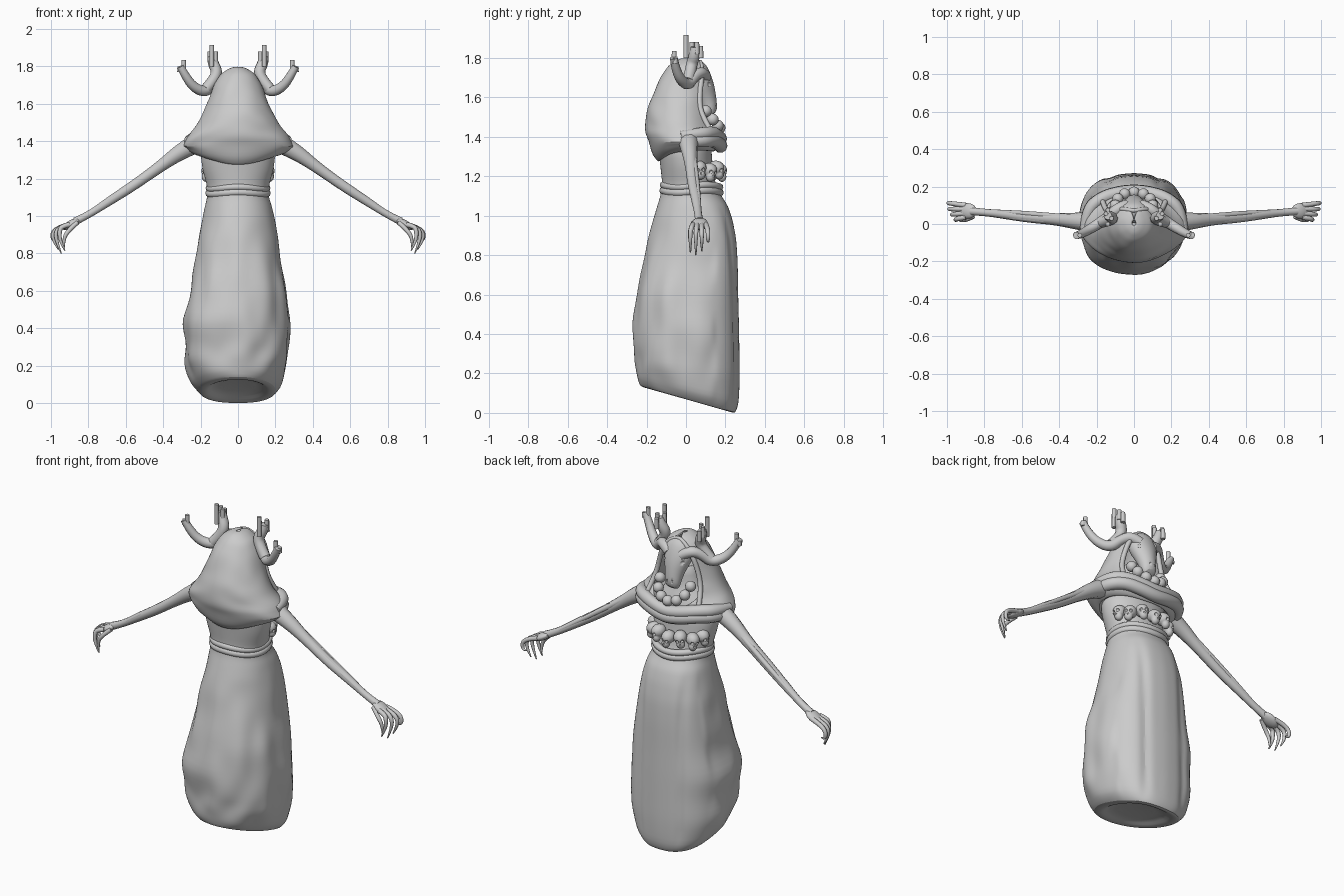
import bpy, bmesh, math
from mathutils import Vector, Matrix, noise

if "Cube" in bpy.data.objects:
    bpy.data.objects.remove(bpy.data.objects["Cube"])

TAU = math.tau


def smooth(ob, angle=40):
    bpy.ops.object.select_all(action='DESELECT')
    ob.select_set(True)
    bpy.context.view_layer.objects.active = ob
    bpy.ops.object.shade_smooth_by_angle(angle=math.radians(angle))


def finish(name, bm, subsurf=0, angle=40):
    bmesh.ops.recalc_face_normals(bm, faces=bm.faces)
    me = bpy.data.meshes.new(name)
    bm.to_mesh(me)
    bm.free()
    ob = bpy.data.objects.new(name, me)
    bpy.context.collection.objects.link(ob)
    smooth(ob, angle)
    if subsurf:
        ob.modifiers.new("subsurf", 'SUBSURF').levels = subsurf
        ob.modifiers[-1].render_levels = subsurf
    return ob


def loft(rings, closed=True, caps=(True, True)):
    bm = bmesh.new()
    vs = [[bm.verts.new(p) for p in r] for r in rings]
    n = len(rings[0])
    for a, b in zip(vs, vs[1:]):
        for i in range(n if closed else n - 1):
            j = (i + 1) % n
            bm.faces.new((a[i], a[j], b[j], b[i]))
    if caps[0]:
        bm.faces.new(vs[0][::-1])
    if caps[1]:
        bm.faces.new(vs[-1])
    return bm


def densify(rows):
    out = []
    for a, b in zip(rows, rows[1:]):
        out += [a, tuple((p + q) / 2 for p, q in zip(a, b))]
    return out + [rows[-1]]


def tube(name, pts, radii, res=3, cyclic=False):
    cu = bpy.data.curves.new(name, 'CURVE')
    cu.dimensions = '3D'
    cu.bevel_depth = 1
    cu.bevel_resolution = res
    cu.use_fill_caps = True
    cu.resolution_u = 5
    sp = cu.splines.new('NURBS')
    sp.points.add(len(pts) - 1)
    for p, co, r in zip(sp.points, pts, radii):
        p.co = (*co, 1)
        p.radius = r
    sp.order_u = 3
    sp.use_endpoint_u = not cyclic
    sp.use_cyclic_u = cyclic
    tmp = bpy.data.objects.new(name + "_curve", cu)
    bpy.context.collection.objects.link(tmp)
    dg = bpy.context.evaluated_depsgraph_get()
    me = bpy.data.meshes.new_from_object(tmp.evaluated_get(dg))
    bpy.data.objects.remove(tmp)
    ob = bpy.data.objects.new(name, me)
    bpy.context.collection.objects.link(ob)
    smooth(ob, 50)
    return ob


def ball(name, loc, scale, rot=Matrix(), seg=16):
    bm = bmesh.new()
    m = Matrix.Translation(loc) @ rot @ Matrix.Diagonal((*scale, 1))
    bmesh.ops.create_uvsphere(bm, u_segments=seg, v_segments=seg * 2 // 3, radius=1, matrix=m)
    return finish(name, bm)


def carve(ob, cutters):
    for c in cutters:
        c.hide_render = True
        c.hide_set(True)
        m = ob.modifiers.new("socket", 'BOOLEAN')
        m.operation, m.object, m.solver = 'DIFFERENCE', c, 'EXACT'


def sgnpow(v, e):
    return math.copysign(abs(v) ** e, v)


# Robe: z, left, right, back, front, tilt of the hem, squareness of the front
N = 64
robe = [(.10, -.12, .12, -.13, .15, -.24, .8), (.068, -.17, .16, -.20, .215, -.28, .8),
        (.07, -.205, .20, -.235, .25, -.29, .8), (.115, -.25, .235, -.248, .266, -.25, .78),
        (.22, -.285, .27, -.255, .27, -.12, .75), (.33, -.278, .274, -.262, .268, 0, .75),
        (.45, -.295, .27, -.274, .266, 0, .75), (.6, -.255, .262, -.255, .262, 0, .75),
        (.75, -.232, .235, -.218, .26, 0, .75), (.88, -.212, .212, -.19, .253, 0, .75),
        (.98, -.19, .198, -.165, .235, 0, .78), (1.05, -.177, .182, -.145, .212, 0, .82),
        (1.10, -.165, .165, -.13, .18, 0, .9), (1.16, -.165, .165, -.12, .15, 0, .95),
        (1.25, -.19, .19, -.13, .135, 0, .95), (1.33, -.2, .2, -.14, .13, 0, 1),
        (1.42, -.16, .16, -.13, .11, 0, 1), (1.5, -.09, .09, -.08, .07, 0, 1),
        (1.62, -.06, .06, -.06, .06, 0, 1)]
rings = []
for z, l, r, b, f, tilt, e in densify(robe):
    ring = []
    drape = max(0, min(1, (1.08 - z) / .25)) * min(1, max(0, z - .07) / .1)
    for i in range(N):
        a = TAU * i / N
        ee = e if math.sin(a) > 0 else min(1, e + .2)
        cx, cy = sgnpow(math.cos(a), ee), sgnpow(math.sin(a), ee)
        x = (r if cx > 0 else -l) * cx
        y = (b + f) / 2 + (f - b) / 2 * cy
        # Folds: lumpy at the back and sides, straight pleats at the front
        lump = noise.noise(Vector((x * 9, y * 9, z * 6))) * .08 if cy < .5 else 0
        pleat = 0
        if cy > .5:
            pleat = .015 * math.exp(-(x / .02) ** 2) - .05 * math.exp(-((abs(x) - .13) / .02) ** 2)
        k = 1 + drape * (lump + pleat)
        ring.append((x * k, y * k, z + tilt * y))
    rings.append(ring)
finish("robe", loft(rings), 1)

# Rolled waist belt
for h, rad in ((1.15, .018), (1.122, .02)):
    pts = [(.158 * math.cos(a), .028 + .146 * math.sin(a), h + .006 * math.sin(3 * a))
           for a in (TAU * i / 16 for i in range(16))]
    tube("waist_belt", pts, [rad] * 16, cyclic=True)

# Hooded mantle: z, half width, back, front, half angle of the face opening
hood = [(1.335, .18, -.11, .12, 0), (1.30, .215, -.135, .14, 0), (1.325, .27, -.155, .16, 0),
        (1.37, .302, -.185, .172, 0), (1.42, .278, -.203, .17, .3), (1.48, .222, -.207, .145, .75),
        (1.55, .184, -.194, .135, .9), (1.62, .158, -.167, .13, .9), (1.70, .13, -.13, .128, .85),
        (1.76, .092, -.09, .105, .7), (1.79, .045, -.05, .07, .3), (1.80, .01, -.01, .02, 0)]
rings = []
for z, w, b, f, o in densify(hood):
    ring = []
    for i in range(49):
        a = math.pi / 2 + o + (TAU - 2 * o) * i / 48
        c, s = math.cos(a), math.sin(a)
        # Sagging cloth wrinkles
        k = 1 + .05 * noise.noise(Vector((c * 1.5, s * 1.5, (z + .04 * c * c) * 16)))
        dip = .02 * c * c - .03 * max(0, -s) ** 3 + .02 * max(0, s) if z < 1.36 else 0
        ring.append((w * c * k, (b + f) / 2 + (f - b) / 2 * s * k, z + dip))
    rings.append(ring)
bm = loft(rings, closed=False, caps=(False, False))
bmesh.ops.remove_doubles(bm, verts=bm.verts, dist=.0005)
ob = finish("hooded_mantle", bm)
sol = ob.modifiers.new("thickness", 'SOLIDIFY')
sol.thickness, sol.offset = .012, -1
ob.modifiers.new("subsurf", 'SUBSURF').levels = 1

# Draped cowl folds across the chest
for dz, dy, rad in ((.005, -.008, .034), (-.03, -.008, .036)):
    half = [(.265, -.02, 1.40), (.25, .08, 1.41), (.18, .145, 1.415), (.09, .175, 1.395)]
    pts = half + [(0, .185, 1.38)] + [(-x, y, z) for x, y, z in half[::-1]]
    tube("cowl_fold", [(x, y + dy, z + dz) for x, y, z in pts],
         [rad * .7] + [rad] * 7 + [rad * .7])
# Hood rim
half = [(.17, .125, 1.43), (.155, .085, 1.5), (.14, .068, 1.56), (.122, .07, 1.63),
        (.098, .08, 1.70), (.055, .08, 1.76)]
tube("hood_rim", half + [(0, .07, 1.785)] + [(-x, y, z) for x, y, z in half[::-1]],
     [.014] * 5 + [.011] * 3 + [.014] * 5)

# Animal skull mask: centre y, z, half width, half depth, along a down-forward axis
rings = []
d = Vector((0, .8, .6))
for y, z, w, h in ((.03, 1.77, .03, .025), (.045, 1.75, .07, .055), (.062, 1.71, .088, .064),
                   (.08, 1.67, .088, .062), (.10, 1.625, .066, .056), (.112, 1.58, .05, .05),
                   (.125, 1.535, .045, .042), (.132, 1.505, .036, .03)):
    rings.append([Vector((w * math.cos(a), y, z)) + d * h * math.sin(a)
                  for a in (TAU * i / 24 for i in range(24))])
mask = finish("skull_mask", loft(rings), 1)
carve(mask, [ball("eye_cutter", (s * .07, .13, 1.665), (.02, .022, .016)) for s in (1, -1)]
      + [ball("nostril_cutter", (s * .016, .162, 1.555), (.007, .012, .013), seg=12) for s in (1, -1)])

# Bead necklace
for i in range(7):
    t = math.pi * (i / 6)
    x = .10 * math.cos(t)
    ball("necklace_bead", (x, .10 + .07 * math.sin(t), 1.53 - .085 * math.sin(t)), (.03,) * 3)

# Small skull charm, made once and repeated across the chest
bm = bmesh.new()
for loc, sc in (((0, 0, .008), (.037, .043, .036)), ((0, .022, -.024), (.024, .022, .026))):
    bmesh.ops.create_uvsphere(bm, u_segments=16, v_segments=10, radius=1,
                              matrix=Matrix.Translation(loc) @ Matrix.Diagonal((*sc, 1)))
charm = finish("skull_charm", bm)
cuts = [ball("charm_cutter", p, r, seg=10) for p, r in (
    ((.015, .042, .002), (.010, .014, .010)), ((-.015, .042, .002), (.010, .014, .010)),
    ((0, .046, -.016), (.005, .010, .007)))]
rem = charm.modifiers.new("join", 'REMESH')
rem.mode, rem.voxel_size, rem.use_smooth_shade = 'VOXEL', .005, True
carve(charm, cuts)
bpy.context.view_layer.update()
me = bpy.data.meshes.new_from_object(charm.evaluated_get(bpy.context.evaluated_depsgraph_get()))
bpy.data.objects.remove(charm)
for i in range(7):
    t = math.radians(-81 + 27 * i)
    ob = bpy.data.objects.new("skull_charm", me)
    bpy.context.collection.objects.link(ob)
    ob.location = (.155 * math.sin(t), .05 + .115 * math.cos(t), 1.235 - .012 * (i % 2))
    ob.rotation_euler = (-.15, .15 * (-1) ** i, -t)

for s in (1, -1):
    def path(*p):
        return [(s * x, y, z) for x, y, z in p]
    # Antler: main beam, inner branch and short square-cut tines
    tube("antler_beam", path((.04, .10, 1.70), (.085, .085, 1.73), (.13, .045, 1.71), (.175, .01, 1.66),
                             (.24, -.03, 1.69), (.285, -.055, 1.755), (.308, -.062, 1.80)),
         [.03, .03, .028, .03, .026, .022, .02])
    tube("antler_branch", path((.17, .01, 1.68), (.135, .02, 1.72), (.11, .03, 1.77), (.135, .045, 1.82),
                               (.14, .045, 1.855)), [.03, .03, .03, .03, .022])
    for x, y, z0, z1 in ((.14, .0, 1.80, 1.915), (.12, .03, 1.83, 1.88), (.15, .055, 1.82, 1.88),
                         (.14, .075, 1.80, 1.86), (.29, -.06, 1.77, 1.835), (.312, -.055, 1.77, 1.80)):
        tube("antler_tine", path((x, y, z0), (x, y, z1)), [.013, .012], res=2)
    # Gaunt arm with two sinews
    tube("arm", path((.22, .01, 1.39), (.30, .015, 1.35), (.42, .025, 1.262), (.56, .035, 1.162),
                     (.68, .05, 1.085), (.80, .062, 1.005), (.87, .068, .972)),
         [.055, .046, .031, .028, .025, .018, .022])
    for dy in (-.014, .014):
        tube("sinew", path((.28, .015 + dy, 1.372), (.45, .03 + dy, 1.252), (.62, .045 + dy, 1.135),
                           (.80, .062 + dy * .6, 1.01)), [.016, .016, .014, .009])
    # Hand with curled, clawed fingers
    ball("palm", (s * .89, .07, .958), (.056, .042, .021), Matrix.Rotation(s * .5, 4, 'Y'))
    for y0, y1, out, tip in ((.036, .022, .955, .815), (.058, .05, .975, .80),
                             (.08, .08, .99, .82), (.1, .112, .995, .87)):
        tube("finger", path((.90, y0, .955), (.945, (y0 + y1) / 2, .945), (out, y1, .915),
                            (out - .004, y1, .865), (out - .03, y1, tip)),
             [.014, .013, .0115, .009, .003])
    tube("thumb", path((.86, .04, .965), (.90, .02, .93), (.935, .02, .88), (.93, .025, .82)),
         [.013, .012, .01, .003])
